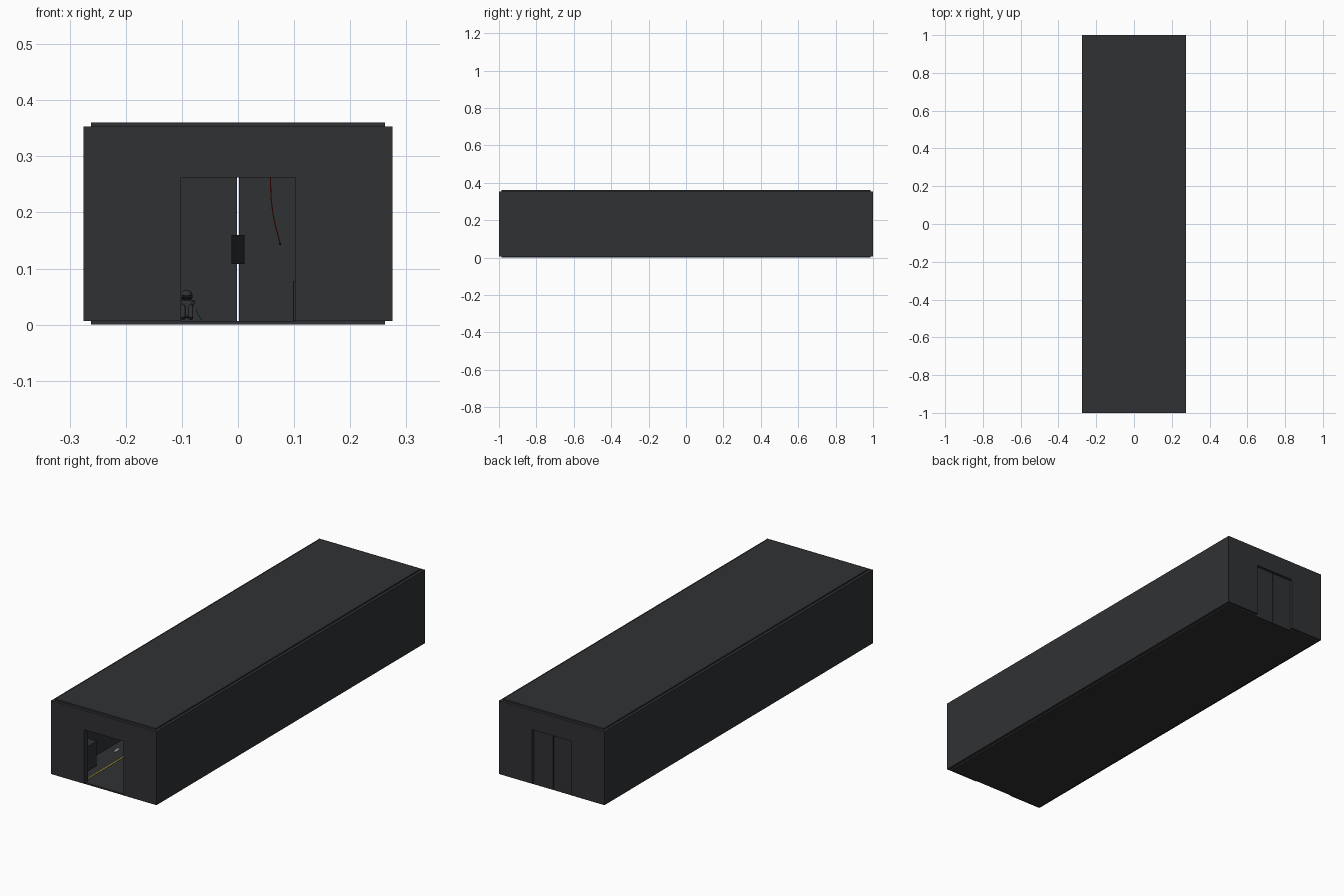
import bpy, math
from mathutils import Vector

if "Cube" in bpy.data.objects:
    bpy.data.objects.remove(bpy.data.objects["Cube"])

def material(name, rgb):
    m = bpy.data.materials.new(name)
    m.diffuse_color = (*rgb, 1)
    m.use_nodes = True
    m.node_tree.nodes["Principled BSDF"].inputs["Base Color"].default_value = m.diffuse_color
    return m

DARK = material("dark_metal", (0.03, 0.031, 0.034))
BLACK = material("black", (0.006, 0.006, 0.007))
YELLOW = material("yellow", (0.6, 0.45, 0.03))
RED = material("red", (0.35, 0.01, 0.01))
GREEN = material("green", (0.01, 0.2, 0.13))
LIGHT = material("lamp_white", (0.7, 0.75, 0.8))

def finish(o, name, mat):
    o.name = name
    o.data.materials.append(mat)
    return o

def box(name, lo, hi, mat=DARK, bevel=0):
    lo, hi = Vector(lo), Vector(hi)
    bpy.ops.mesh.primitive_cube_add(size=1, location=(lo + hi) / 2)
    o = bpy.context.object
    o.scale = hi - lo
    bpy.ops.object.transform_apply(location=False, rotation=False, scale=True)
    if bevel:
        b = o.modifiers.new("bevel", 'BEVEL')
        b.width, b.segments = bevel, 2
    return finish(o, name, mat)

def ball(name, loc, scale, mat=DARK):
    bpy.ops.mesh.primitive_uv_sphere_add(segments=16, ring_count=10, radius=1, location=loc)
    o = bpy.context.object
    o.scale = scale
    bpy.ops.object.shade_smooth()
    return finish(o, name, mat)

def tube(name, pts, r, mat=DARK):
    c = bpy.data.curves.new(name, 'CURVE')
    c.dimensions = '3D'
    c.bevel_depth, c.bevel_resolution = r, 2
    c.use_fill_caps = True
    s = c.splines.new('BEZIER')
    s.bezier_points.add(len(pts) - 1)
    for p, co in zip(s.bezier_points, pts):
        p.co = co
        p.handle_left_type = p.handle_right_type = 'AUTO'
    o = bpy.data.objects.new(name, c)
    bpy.context.collection.objects.link(o)
    return finish(o, name, mat)

def end_wall(name, y_in, y_out):
    # arch profile around the doorway, extruded through the wall thickness
    p = [(-.275, .007), (-.102, .007), (-.102, .262), (.102, .262), (.102, .007),
         (.275, .007), (.275, .353), (-.275, .353)]
    n = len(p)
    verts = [(x, y, z) for y in (y_in, y_out) for x, z in p]
    faces = [tuple(range(n)), tuple(range(2 * n - 1, n - 1, -1))]
    faces += [(i, i + n, (i + 1) % n + n, (i + 1) % n) for i in range(n)]
    me = bpy.data.meshes.new(name)
    me.from_pydata(verts, [], faces)
    o = bpy.data.objects.new(name, me)
    bpy.context.collection.objects.link(o)
    return finish(o, name, DARK)

# Shell: inset floor and roof slabs, thick walls
box("floor", (-.262, -.987, 0), (.262, .987, .007))
box("roof", (-.262, -.987, .353), (.262, .987, .36))
end_wall("front_wall", -1, -.97)
end_wall("back_wall", .97, 1)
for s, side in ((-1, "left"), (1, "right")):
    a, b = sorted((s * .225, s * .275))
    box(side + "_wall", (a, -.97, .007), (b, .97, .353))
    # Closed back door leaf with a narrow central gap
    a, b = sorted((s * .0015, s * .102))
    box(side + "_back_door", (a, .977, .007), (b, .987, .262))
    # Yellow floor stripe
    a, b = sorted((s * .116, s * .121))
    box(side + "_floor_stripe", (a, -.97, .007), (b, .97, .0085), YELLOW)

# Lock plate across the back doors
box("door_lock", (-.012, .968, .108), (.012, .977, .16), BLACK)

# Crates along the walls
box("tall_crate", (-.224, -.94, .007), (-.162, -.82, .125), DARK, .002)
box("right_crate", (.098, .3, .007), (.2, .42, .078), DARK, .002)

# Dangling broken cable with a plug tip
tube("hanging_cable", [(.062, .1, .353), (.058, .1, .26), (.062, .1, .2), (.075, .1, .145)], .001, RED)
ball("cable_tip", (.075, .1, .144), (.002, .002, .002), BLACK)

# Slumped seated figure by the left side
box("torso", (-.103, .42, .012), (-.08, .445, .045), DARK, .005)
ball("head", (-.092, .43, .052), (.011, .012, .01))
box("visor", (-.1, .416, .047), (-.081, .422, .053), BLACK, .001)
for x in (-.098, -.084):
    tube("leg", [(x, .43, .013), (x, .405, .033), (x, .385, .011)], .004)
    tube("arm", [(x * 1.0 + (.005 if x > -.09 else -.005), .43, .042), (x, .412, .03), (x, .4, .026)], .003)
tube("green_wire", [(-.074, .42, .026), (-.071, .41, .018), (-.065, .4, .009)], .001, GREEN)

# Small floor fragment
box("floor_fragment", (-.185, -.66, .007), (-.175, -.63, .012), LIGHT)
